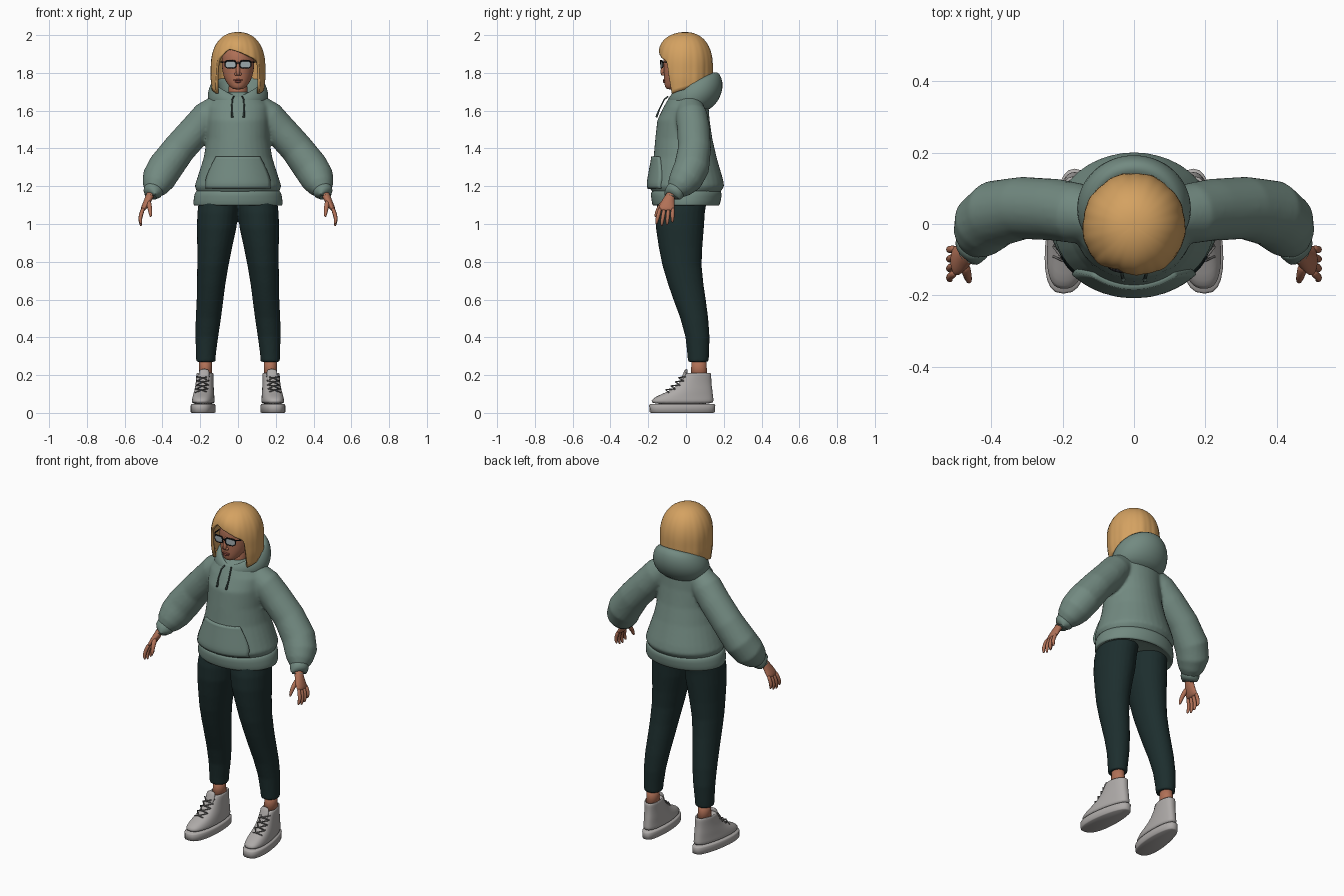
import bpy, bmesh, math
from mathutils import Vector

if "Cube" in bpy.data.objects:
    bpy.data.objects.remove(bpy.data.objects["Cube"])


def material(name, rgb):
    m = bpy.data.materials.new(name)
    m.use_nodes = True
    m.diffuse_color = (*rgb, 1)
    m.node_tree.nodes["Principled BSDF"].inputs["Base Color"].default_value = (*rgb, 1)
    return m


GREEN = material("sage green cotton", (0.17, 0.255, 0.22))
CORD = material("dark cord", (0.06, 0.09, 0.08))
DARK = material("dark teal cloth", (0.012, 0.027, 0.027))
SKIN = material("skin", (0.44, 0.165, 0.095))
LIPS = material("lips", (0.30, 0.08, 0.06))
BLOND = material("blond hair", (0.66, 0.36, 0.12))
BLACK = material("black plastic", (0.01, 0.01, 0.012))
LENS = material("grey lens", (0.36, 0.42, 0.44))
WHITE = material("off white canvas", (0.42, 0.40, 0.39))
LACE = material("grey lace", (0.16, 0.155, 0.15))


def ring(z, x, front, back, rx, n=24, tilt=0.0, dip=0.0):
    """Level oval from front y to back y; tilt raises the back, dip lowers the front middle."""
    pts = []
    for i in range(n):
        a = math.tau * i / n
        c, s = math.cos(a), math.sin(a)
        h = z + tilt * (s + 1) / 2 - dip * max(0, -s) ** 8
        pts.append(Vector((x + rx * c, (front + back) / 2 + (back - front) / 2 * s, h)))
    return pts


def loft(bm, rings, caps=True):
    vs = [[bm.verts.new(p) for p in r] for r in rings]
    n = len(vs[0])
    for a, b in zip(vs, vs[1:]):
        for i in range(n):
            j = (i + 1) % n
            bm.faces.new((a[i], a[j], b[j], b[i]))
    if caps:
        bm.faces.new(vs[0])
        bm.faces.new(vs[-1])


def tube(bm, path, radii, n=12):
    """Round tube along a path, one radius per point."""
    path = [Vector(p) for p in path]
    rings = []
    for k, p in enumerate(path):
        t = (path[min(k + 1, len(path) - 1)] - path[max(k - 1, 0)]).normalized()
        u = t.cross(Vector((0.3, 1, 0.1))).normalized()
        v = t.cross(u)
        rings.append([p + radii[k] * (u * math.cos(math.tau * i / n) + v * math.sin(math.tau * i / n))
                      for i in range(n)])
    loft(bm, rings)


def make(name, bm, mat, mirror=False, subsurf=0, voxel=0, smooth=0):
    bmesh.ops.recalc_face_normals(bm, faces=bm.faces[:])
    me = bpy.data.meshes.new(name)
    bm.to_mesh(me)
    bm.free()
    me.materials.append(mat)
    for p in me.polygons:
        p.use_smooth = True
    ob = bpy.data.objects.new(name, me)
    bpy.context.scene.collection.objects.link(ob)
    if mirror:
        ob.modifiers.new("mirror", "MIRROR")
    if voxel:
        r = ob.modifiers.new("fuse", "REMESH")
        r.mode, r.voxel_size, r.use_smooth_shade = "VOXEL", voxel, True
        s = ob.modifiers.new("relax", "SMOOTH")
        s.factor, s.iterations = 0.5, smooth
    if subsurf:
        m = ob.modifiers.new("subdivide", "SUBSURF")
        m.levels = m.render_levels = subsurf
    return ob


def ball(bm, centre, size):
    r = bmesh.ops.create_uvsphere(bm, u_segments=16, v_segments=10, radius=1)
    for v in r["verts"]:
        v.co = Vector(centre) + Vector([a * b for a, b in zip(v.co, size)])


# Hoodie body and sleeves, fused into one cloth surface
bm = bmesh.new()
body = [(1.165, .215, -.175, .18), (1.20, .23, -.198, .203), (1.24, .217, -.192, .195),
        (1.35, .182, -.172, .163), (1.45, .165, -.163, .14), (1.55, .165, -.152, .125),
        (1.62, .165, -.118, .12), (1.67, .135, -.09, .11), (1.70, .09, -.06, .09)]
loft(bm, [ring(z, 0, f, b, rx, 32) for z, rx, f, b in body])
for s in (1, -1):
    path = [(.10, .02, 1.62), (.16, .03, 1.57), (.22, .04, 1.50), (.31, .045, 1.40),
            (.385, .03, 1.30), (.42, .0, 1.24), (.437, -.035, 1.20), (.45, -.06, 1.17)]
    tube(bm, [(s * x, y, z) for x, y, z in path], [.07, .085, .087, .088, .094, .09, .072, .045], 20)
hoodie = make("hoodie", bm, GREEN, voxel=.009, smooth=6)

# Ribbed hem and cuffs
bm = bmesh.new()
hem = [(1.12, .20, -.15, .155), (1.092, .232, -.172, .172), (1.10, .239, -.180, .181),
       (1.15, .234, -.187, .19), (1.175, .226, -.186, .19), (1.185, .20, -.16, .16)]
loft(bm, [ring(z, 0, f, b, rx, 32) for z, rx, f, b in hem])
make("hoodie_hem", bm, GREEN, subsurf=1)
bm = bmesh.new()
tube(bm, [(.44, -.045, 1.195), (.445, -.05, 1.185), (.46, -.075, 1.145), (.461, -.077, 1.14), (.459, -.074, 1.148)],
     [.045, .056, .05, .044, .03], 16)
make("cuffs", bm, GREEN, mirror=True, subsurf=1)

# Hood lying on the back
bm = bmesh.new()
hood = [(1.61, .13, -.085, .10, -.02), (1.645, .155, -.098, .155, -.02), (1.67, .163, -.10, .192, .02),
        (1.69, .155, -.093, .197, .06), (1.70, .138, -.085, .18, .10), (1.703, .12, -.078, .15, .108),
        (1.695, .105, -.07, .115, .08), (1.66, .09, -.06, .085, .04)]
loft(bm, [ring(z, 0, f, b, rx, 32, t, .025) for z, rx, f, b, t in hood])
make("hood", bm, GREEN, subsurf=1)

# Front pocket, laid onto the body
bm = bmesh.new()
cols, rows = 20, 12
grid = []
for j in range(rows + 1):
    t = j / rows
    half = .165 - .055 * max(0, (t - .2) / .8) ** 1.3
    grid.append([bm.verts.new((half * (2 * i / cols - 1), -.4, 1.19 + .165 * t)) for i in range(cols + 1)])
for j in range(rows):
    for i in range(cols):
        bm.faces.new((grid[j][i], grid[j][i + 1], grid[j + 1][i + 1], grid[j + 1][i]))
pocket = make("front_pocket", bm, GREEN)
w = pocket.modifiers.new("lay on", "SHRINKWRAP")
w.target, w.wrap_method, w.use_project_y = hoodie, "PROJECT", True
t = pocket.modifiers.new("thickness", "SOLIDIFY")
t.thickness, t.offset = .026, 0

# Drawstrings
bm = bmesh.new()
tube(bm, [(.022, -.095, 1.675), (.03, -.115, 1.66), (.034, -.14, 1.61), (.03, -.157, 1.565)],
     [.004, .004, .004, .006], 8)
make("drawstrings", bm, CORD, mirror=True)

# Trousers
bm = bmesh.new()
leg = [(1.15, .10, -.145, .115, .105), (1.06, .108, -.16, .10, .107), (.98, .113, -.16, .095, .105),
       (.88, .123, -.145, .087, .093), (.78, .133, -.125, .083, .083), (.68, .142, -.095, .093, .075),
       (.60, .148, -.067, .105, .071), (.50, .157, -.03, .118, .067), (.40, .165, -.003, .125, .06),
       (.31, .17, .007, .122, .053), (.27, .171, .01, .12, .051)]
for s in (1, -1):
    loft(bm, [ring(z, s * x, f, b, rx) for z, x, f, b, rx in leg])
make("trousers", bm, DARK, voxel=.008, smooth=4)

# Ankles
bm = bmesh.new()
loft(bm, [ring(.30, .172, .03, .105, .033), ring(.17, .172, .025, .115, .036)])
make("ankles", bm, SKIN, mirror=True)


# Shoes: outlines stacked upward, wider at the toe, turned slightly outward
def shoe_ring(z, front, back, width, n=28):
    pts = []
    for p in ring(z, 0, front, back, 1, n):
        k = (p.y - front) / (back - front)
        x = math.copysign(abs(p.x) ** .75, p.x) * width * (1.1 - .3 * k)
        pts.append(Vector((.177 + x - .09 * (p.y - .03), p.y, z)))
    return pts


bm = bmesh.new()
loft(bm, [shoe_ring(*r) for r in ((0, -.185, .145, .06), (.004, -.193, .153, .066), (.04, -.195, .155, .066),
                                  (.046, -.19, .15, .062))])
make("shoe_soles", bm, WHITE, mirror=True)
bm = bmesh.new()
upper = [(.044, -.188, .147, .061), (.065, -.186, .147, .061), (.085, -.165, .145, .058),
         (.105, -.115, .142, .055), (.125, -.075, .14, .052), (.155, -.04, .135, .048), (.19, -.015, .134, .047),
         (.212, -.003, .134, .047), (.214, .012, .122, .037), (.18, .02, .11, .03)]
loft(bm, [shoe_ring(*r) for r in upper])
make("shoe_uppers", bm, WHITE, mirror=True, subsurf=1)
bm = bmesh.new()
loft(bm, [ring(.15, .182, -.04, -.012, .026), ring(.2, .18, -.018, .005, .029), ring(.235, .179, -.005, .012, .028)])
make("shoe_tongues", bm, WHITE, mirror=True, subsurf=1)

# Laces crossing over the instep
bm = bmesh.new()
spots = [(-.115, .108), (-.083, .127), (-.058, .148), (-.038, .17), (-.024, .192)]
for (y0, z0), (y1, z1) in zip(spots, spots[1:]):
    for s in (1, -1):
        c = .182 - .09 * y0
        tube(bm, [(c - s * .034, y0 + .025, z0 - .002), (c, (y0 + y1) / 2 - .008, (z0 + z1) / 2 + .005),
                  (c + s * .034, y1 + .02, z1)], [.0035] * 3, 6)
make("shoe_laces", bm, LACE, mirror=True)

# Hands
bm = bmesh.new()
palm = [(1.18, .455, -.095, -.05, .024), (1.14, .47, -.118, -.06, .023), (1.105, .487, -.143, -.06, .021),
        (1.08, .50, -.148, -.058, .017), (1.07, .503, -.14, -.065, .01)]
loft(bm, [ring(z, x, f, b, rx, 12) for z, x, f, b, rx in palm])
for i, length in enumerate((.9, 1, .95, .8)):
    y = -.135 + .022 * i
    tube(bm, [(.498, y, 1.09), (.517, y - .012 + .003 * i, 1.085 - .045 * length),
              (.518, y - .02 + .006 * i, 1.085 - .075 * length), (.512, y - .022 + .006 * i, 1.085 - .098 * length)],
         [.012, .0115, .01, .006], 8)
tube(bm, [(.475, -.11, 1.125), (.468, -.14, 1.09), (.463, -.156, 1.06), (.462, -.163, 1.035)],
     [.016, .014, .011, .006], 8)
make("hands", bm, SKIN, mirror=True, subsurf=1)

# Head, neck and nose
bm = bmesh.new()
head = [(1.712, -.10, -.06, .022), (1.722, -.111, -.03, .04), (1.75, -.116, .03, .063), (1.78, -.118, .06, .077),
        (1.82, -.119, .085, .085), (1.86, -.12, .095, .088), (1.90, -.12, .095, .086), (1.94, -.098, .08, .07),
        (1.965, -.05, .04, .03)]
loft(bm, [ring(z, 0, f, b, rx) for z, rx, f, b in [(z, r, f, b) for z, f, b, r in head]])
loft(bm, [ring(1.62, 0, -.055, .06, .058), ring(1.70, 0, -.05, .055, .05), ring(1.78, 0, -.05, .055, .05)])
tube(bm, [(0, -.112, 1.865), (0, -.121, 1.83), (0, -.127, 1.80), (0, -.118, 1.785)], [.008, .01, .013, .009], 10)
for s in (1, -1):
    ball(bm, (s * .011, -.12, 1.793), (.009, .01, .008))
make("head", bm, SKIN, subsurf=1)
bm = bmesh.new()
ball(bm, (0, -.116, 1.762), (.024, .007, .005))
ball(bm, (0, -.115, 1.753), (.019, .008, .006))
make("lips", bm, LIPS)

# Glasses: lens plates, frames, bridge and temples
outline = [Vector((.039 + .03 * math.copysign(abs(math.cos(a)) ** .6, math.cos(a)),
                   -.133 + .012 * max(0, math.cos(a)),
                   1.845 + .02 * math.copysign(abs(math.sin(a)) ** .7, math.sin(a))))
           for a in [math.tau * i / 24 for i in range(24)]]
bm = bmesh.new()
bm.faces.new([bm.verts.new(p) for p in outline])
make("lenses", bm, LENS, mirror=True)
bm = bmesh.new()
for a, b in zip(outline, outline[1:] + outline[:1]):
    r = .0042 if a.z > 1.85 else .0026
    tube(bm, [a, b], [r, r], 6)
tube(bm, [(.012, -.133, 1.85), (0, -.136, 1.853)], [.003, .003], 6)
tube(bm, [(.068, -.12, 1.857), (.085, -.10, 1.857), (.092, .02, 1.857)], [.004, .004, .003], 6)
make("glasses_frame", bm, BLACK, mirror=True)


# Bob haircut: dome whose lower edge follows a rule around the head
def hair_edge(deg):
    side = abs(deg)
    if side < 50:
        part = (deg + 22) / (72 if deg > -22 else 28)
        return 1.922 - .065 * abs(part) ** 1.5
    if side < 60:
        return 1.857 - .165 * (side - 50) / 10
    return 1.692 + .095 * ((side - 60) / 120)


bm = bmesh.new()
n, rows, rings = 120, 22, []
for j in range(rows):
    t = (j + .5) / (rows - .5)
    row = []
    for i in range(n):
        deg = 360 * i / n - 180
        a = math.radians(deg)
        low = hair_edge(deg)
        z = 2.0 - (2.0 - low) * (1 - math.cos(t * math.pi / 2)) ** .9
        u = (z - 1.83) / .17
        r = (1 - min(1, u) ** 2.3) ** .435 if u > 0 else 1 - .9 * max(0, 1.77 - z)
        lock = math.sin(9 * a + 2 * t) + .5 * math.sin(23 * a)
        r *= 1 + .014 * lock * t + .09 * max(0, math.cos(a)) ** 3 * math.sin(math.pi * min(1, t))
        row.append(Vector((.128 * r * math.sin(a), -.005 - .132 * r * math.cos(a), z)))
    rings.append(row)
loft(bm, rings, caps=False)
bm.verts.ensure_lookup_table()
bm.faces.new(bm.verts[:n])
hair = make("hair", bm, BLOND)
t = hair.modifiers.new("thickness", "SOLIDIFY")
t.thickness, t.offset = .016, -1
